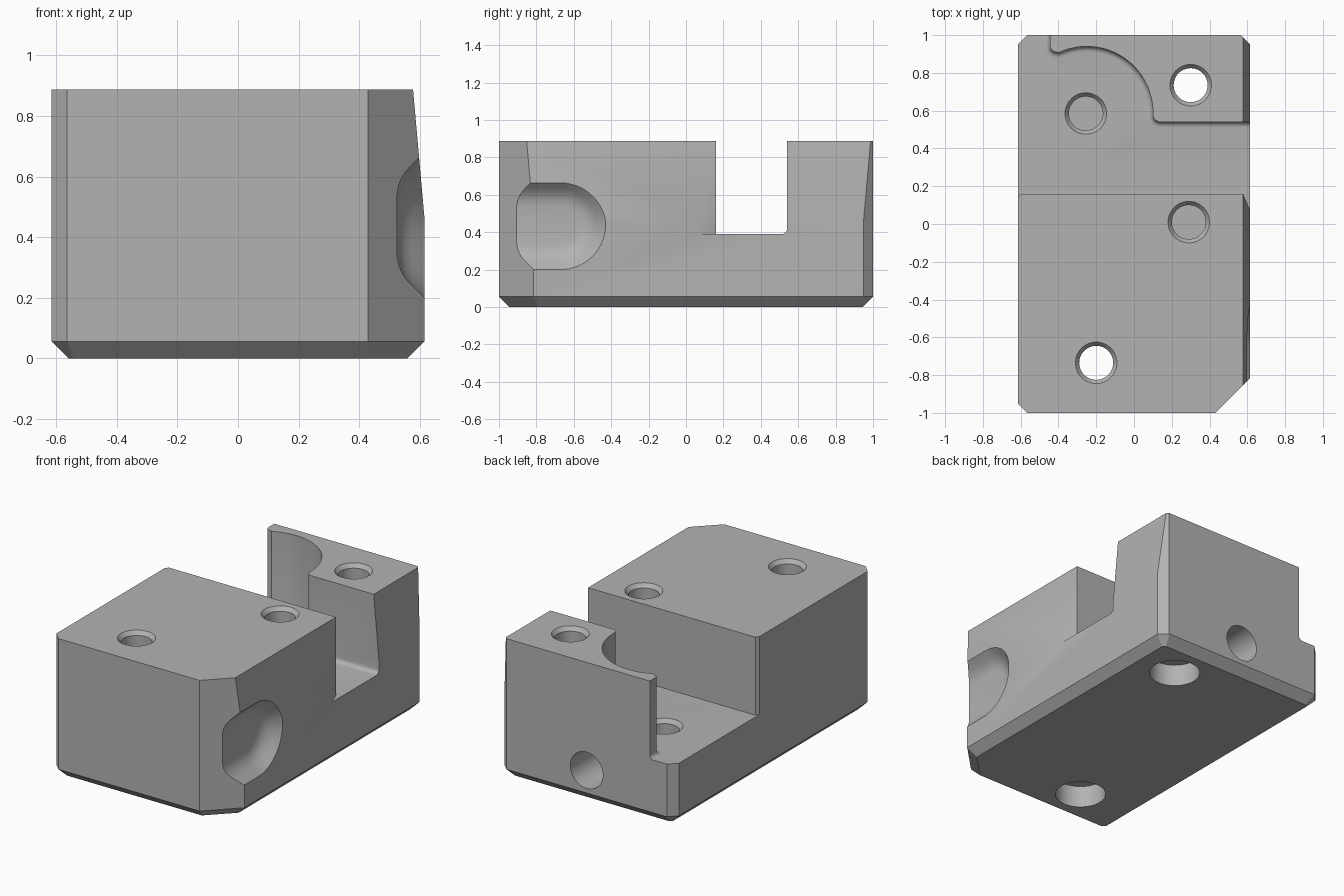
import bpy, bmesh, math
from mathutils import Vector

if "Cube" in bpy.data.objects:
    bpy.data.objects.remove(bpy.data.objects["Cube"], do_unlink=True)

HALF_W, HALF_L, TOP, FLOOR = 0.615, 1.0, 0.887, 0.39

grey = bpy.data.materials.new("plain grey")
grey.use_nodes = True
grey.diffuse_color = (0.45, 0.45, 0.45, 1)
grey.node_tree.nodes["Principled BSDF"].inputs["Base Color"].default_value = (0.45, 0.45, 0.45, 1)


def arc(cx, cy, r, a0, a1, n):
    """Points on a circular arc, angles in degrees."""
    angles = [math.radians(a0 + (a1 - a0) * i / n) for i in range(n + 1)]
    return [(cx + r * math.cos(a), cy + r * math.sin(a)) for a in angles]


def loft(name, rings, bevel_test=None, bevel=0.0):
    """Solid through equal-length rings of 3D points, with optional rounded edges."""
    bm = bmesh.new()
    loops = [[bm.verts.new(p) for p in ring] for ring in rings]
    n = len(loops[0])
    for a, b in zip(loops, loops[1:]):
        for i in range(n):
            j = (i + 1) % n
            bm.faces.new((a[i], a[j], b[j], b[i]))
    bm.faces.new(loops[0][::-1])
    bm.faces.new(loops[-1])
    bmesh.ops.recalc_face_normals(bm, faces=bm.faces)
    if bevel_test:
        edges = [e for e in bm.edges if all(bevel_test(v.co) for v in e.verts)]
        bmesh.ops.bevel(bm, geom=edges, offset=bevel, segments=5, profile=0.5, affect='EDGES')
    mesh = bpy.data.meshes.new(name)
    bm.to_mesh(mesh)
    bm.free()
    mesh.materials.append(grey)
    obj = bpy.data.objects.new(name, mesh)
    bpy.context.collection.objects.link(obj)
    return obj


def outline(z, inset=0.0, draft=0.0):
    """Block footprint with clipped corners; draft pulls in the +x side only."""
    l, r, h = -HALF_W + inset, HALF_W - inset - draft, HALF_L - inset
    shrink = inset * (2 - math.sqrt(2))
    c = 0.05 - shrink
    front, back = 0.185 - shrink - draft, c - draft
    pts = [(l + c, -h), (r - front, -h), (r, -h + front), (r, h - back),
           (r - back, h), (l + c, h), (l, h - c), (l, -h + c)]
    return [(x, y, z) for x, y in pts]


def turned(name, origin, axis, profile, n=48):
    """Round cutter along an axis from (distance, radius) pairs."""
    axis = Vector(axis)
    u = axis.orthogonal().normalized()
    v = axis.cross(u)
    circle = arc(0, 0, 1, 0, 360 - 360 / n, n - 1)
    return loft(name, [[Vector(origin) + axis * d + (u * a + v * b) * r for a, b in circle]
                       for d, r in profile])


# Main block with chamfered base and a slightly leaning upper right side
body = loft("mounting_block", [outline(0, 0.055), outline(0.055), outline(0.47),
                               outline(TOP, draft=0.037)])
cutters = []

# Cross slot that sweeps around the curved rear post
wall = ([(0.7, 0.54)] + arc(0.14, 0.58, 0.04, 270, 180, 6)
        + arc(-0.25, 0.59, 0.35, 0, 115, 28)
        + arc(-0.41, 0.945, 0.035, 270, 180, 6) + [(-0.445, 1.2)])
slot = [(-0.7, 0.03), (-0.615, 0.14), (-0.6, 0.16), (0.578, 0.16), (0.7, -0.137)] + wall + [(-0.7, 1.2)]
wall_set = {(round(x, 4), round(y, 4)) for x, y in wall}
cutters.append(loft("slot_cutter", [[(x, y, z) for x, y in slot] for z in (FLOOR, 1.2)],
                    lambda p: p.z < FLOOR + 0.01 and (round(p.x, 4), round(p.y, 4)) in wall_set, 0.028))

# Scooped thumb pocket in the right side, running out through the corner chamfer
pocket = []
for x, r in ((0.665, 0.29), (0.615, 0.24), (0.575, 0.2), (0.555, 0.178),
             (0.54, 0.155), (0.53, 0.13), (0.525, 0.1)):
    pocket.append([(x, y, z) for y, z in arc(-0.67, 0.44, r, -90, 90, 32)
                   + [(-1.2, 0.44 + r), (-1.2, 0.44 - r)]])
cutters.append(loft("pocket_cutter", pocket))

# Screw holes: countersunk above, counterbored below
for x, y in ((0.3, 0.735), (-0.2, -0.735)):
    cutters.append(turned("through_cutter", (x, y, 0), (0, 0, 1),
                          [(-0.1, 0.15), (0.14, 0.15), (0.14, 0.09), (TOP - 0.025, 0.09),
                           (TOP, 0.11), (TOP + 0.02, 0.126)]))

# Blind holes with countersunk rims
for x, y, z, depth in ((0.29, 0.01, TOP, 0.4), (-0.255, 0.585, FLOOR, 0.2)):
    cutters.append(turned("blind_cutter", (x, y, z), (0, 0, 1),
                          [(-depth, 0.09), (-0.025, 0.09), (0, 0.11), (0.02, 0.126)]))

# Round socket in the back face
cutters.append(turned("back_socket_cutter", (0, 1, 0.2), (0, -1, 0), [(-0.1, 0.115), (0.3, 0.115)]))

# Carve everything out of the block
bpy.context.view_layer.objects.active = body
body.select_set(True)
for cutter in cutters:
    cutter.hide_render = True
    mod = body.modifiers.new(cutter.name, 'BOOLEAN')
    mod.operation, mod.solver, mod.object = 'DIFFERENCE', 'EXACT', cutter
    bpy.ops.object.modifier_apply(modifier=mod.name)
for cutter in cutters:
    bpy.data.objects.remove(cutter, do_unlink=True)

bpy.ops.object.shade_smooth_by_angle(angle=math.radians(25))
